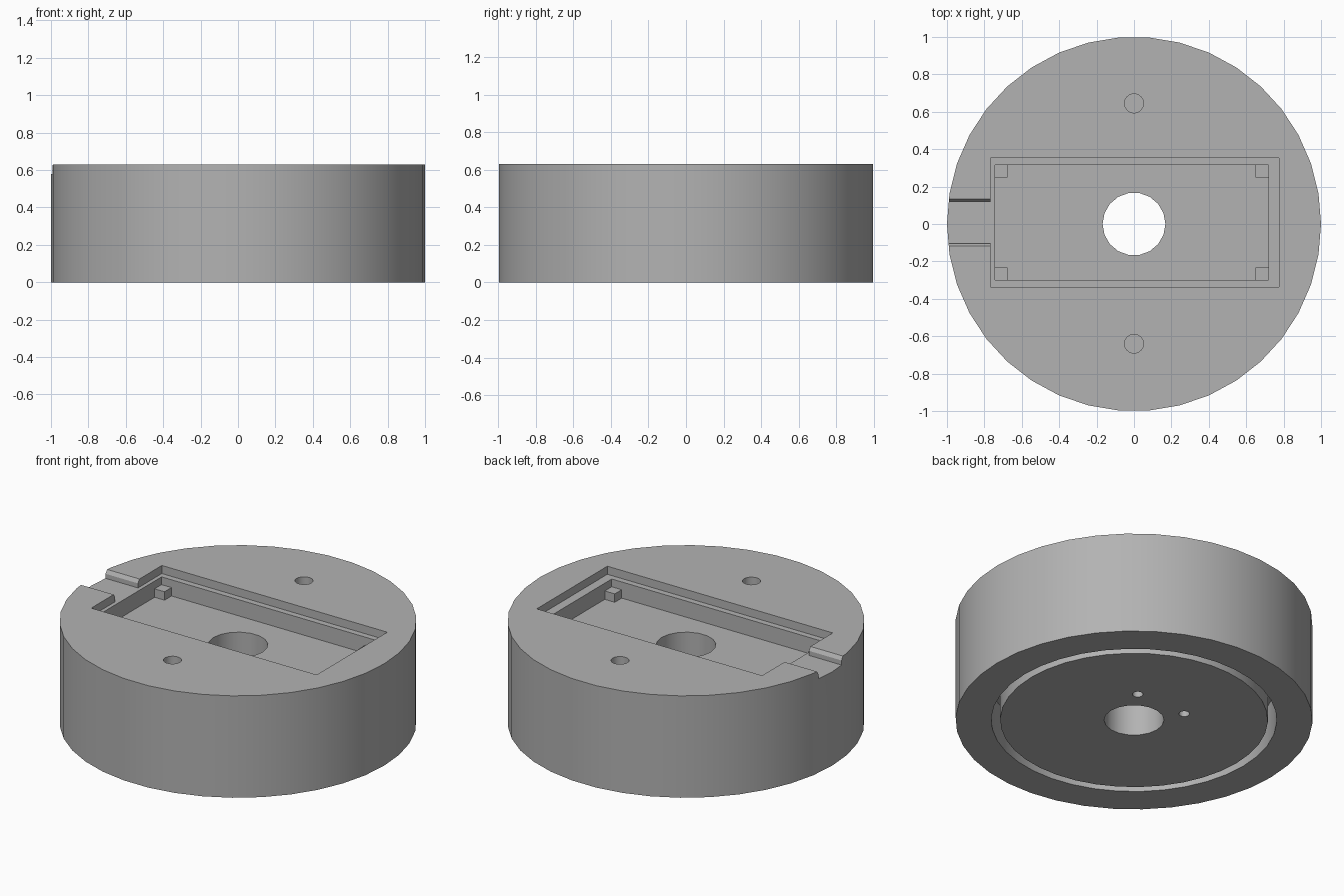
import bpy
import bmesh
import math

if "Cube" in bpy.data.objects:
    bpy.data.objects.remove(bpy.data.objects["Cube"], do_unlink=True)

HEIGHT = 0.63
LEDGE = HEIGHT - 0.05      # ledge around the pocket and channel floor
FLOOR = HEIGHT - 0.15      # pocket floor
OVER = HEIGHT + 0.1        # cutters reach past the top
POCKET = (-0.744, 0.718, -0.30, 0.316)

grey = bpy.data.materials.new("plain grey")
grey.use_nodes = True
grey.diffuse_color = (0.45, 0.45, 0.45, 1)
grey.node_tree.nodes["Principled BSDF"].inputs["Base Color"].default_value = (0.45, 0.45, 0.45, 1)


def finish(bm, name):
    bmesh.ops.recalc_face_normals(bm, faces=bm.faces)
    mesh = bpy.data.meshes.new(name)
    bm.to_mesh(mesh)
    bm.free()
    mesh.materials.append(grey)
    obj = bpy.data.objects.new(name, mesh)
    bpy.context.collection.objects.link(obj)
    return obj


def extrude(name, outline, vector):
    """Closed flat outline pushed along a vector."""
    bm = bmesh.new()
    face = bm.faces.new([bm.verts.new(p) for p in outline])
    new = bmesh.ops.extrude_face_region(bm, geom=[face])["geom"]
    bmesh.ops.translate(bm, vec=vector, verts=[v for v in new if isinstance(v, bmesh.types.BMVert)])
    return finish(bm, name)


def circle(radius, count, z, x=0, y=0):
    steps = [2 * math.pi * i / count for i in range(count)]
    return [(x + radius * math.cos(a), y + radius * math.sin(a), z) for a in steps]


def cylinder(name, radius, count, z0, z1, x=0, y=0):
    return extrude(name, circle(radius, count, z0, x, y), (0, 0, z1 - z0))


def box(name, x0, x1, y0, y1, z0, z1):
    return extrude(name, [(x0, y0, z0), (x1, y0, z0), (x1, y1, z0), (x0, y1, z0)], (0, 0, z1 - z0))


def ring(name, inner, outer, count, z0, z1):
    bm = bmesh.new()
    loops = [[bm.verts.new(p) for p in circle(r, count, z)]
             for r, z in ((inner, z0), (outer, z0), (outer, z1), (inner, z1))]
    for k in range(4):
        a, b = loops[k], loops[(k + 1) % 4]
        for i in range(count):
            j = (i + 1) % count
            bm.faces.new((a[i], a[j], b[j], b[i]))
    return finish(bm, name)


def cut(target, cutter):
    mod = target.modifiers.new("cut", "BOOLEAN")
    mod.operation = "DIFFERENCE"
    mod.solver = "EXACT"
    mod.object = cutter
    bpy.context.view_layer.objects.active = target
    bpy.ops.object.modifier_apply(modifier=mod.name)
    bpy.data.objects.remove(cutter, do_unlink=True)


# Round base
body = cylinder("round_base", 1, 38, 0, HEIGHT)

# Stepped rectangular pocket
cut(body, box("rim_cutter", -0.768, 0.774, -0.337, 0.353, LEDGE, OVER))
cut(body, box("pocket_cutter", *POCKET, FLOOR, OVER))

# Cable channel with sloped upper walls
half = [(0.112, LEDGE), (0.112, LEDGE + 0.028), (0.126, HEIGHT), (0.126, OVER)]
profile = half + [(-y, z) for y, z in reversed(half)]
cut(body, extrude("channel_cutter", [(-1.1, y + 0.008, z) for y, z in profile], (0.36, 0, 0)))

# Centre hole and blind screw holes on top
cut(body, cylinder("centre_cutter", 0.168, 18, -0.1, OVER))
for y in (0.645, -0.64):
    cut(body, cylinder("screw_cutter", 0.051, 18, HEIGHT - 0.25, OVER, y=y))

# Ring groove and two small blind holes underneath
cut(body, ring("groove_cutter", 0.75, 0.8, 38, -0.1, 0.25))
for x in (-0.17, 0.17):
    cut(body, cylinder("pin_cutter", 0.03, 18, -0.1, 0.2, x, 0.235))

# Support blocks in the pocket corners
SIZE = 0.068
for x, side in ((POCKET[0], "right"), (POCKET[1] - SIZE, "left")):
    for y, end in ((POCKET[2], "front"), (POCKET[3] - SIZE, "back")):
        box(f"support_block_{end}_{side}", x, x + SIZE, y, y + SIZE, FLOOR, FLOOR + 0.052)

# Smooth round walls, crisp edges
bpy.ops.object.select_all(action="DESELECT")
body.select_set(True)
bpy.context.view_layer.objects.active = body
bpy.ops.object.shade_smooth_by_angle(angle=math.radians(30))
